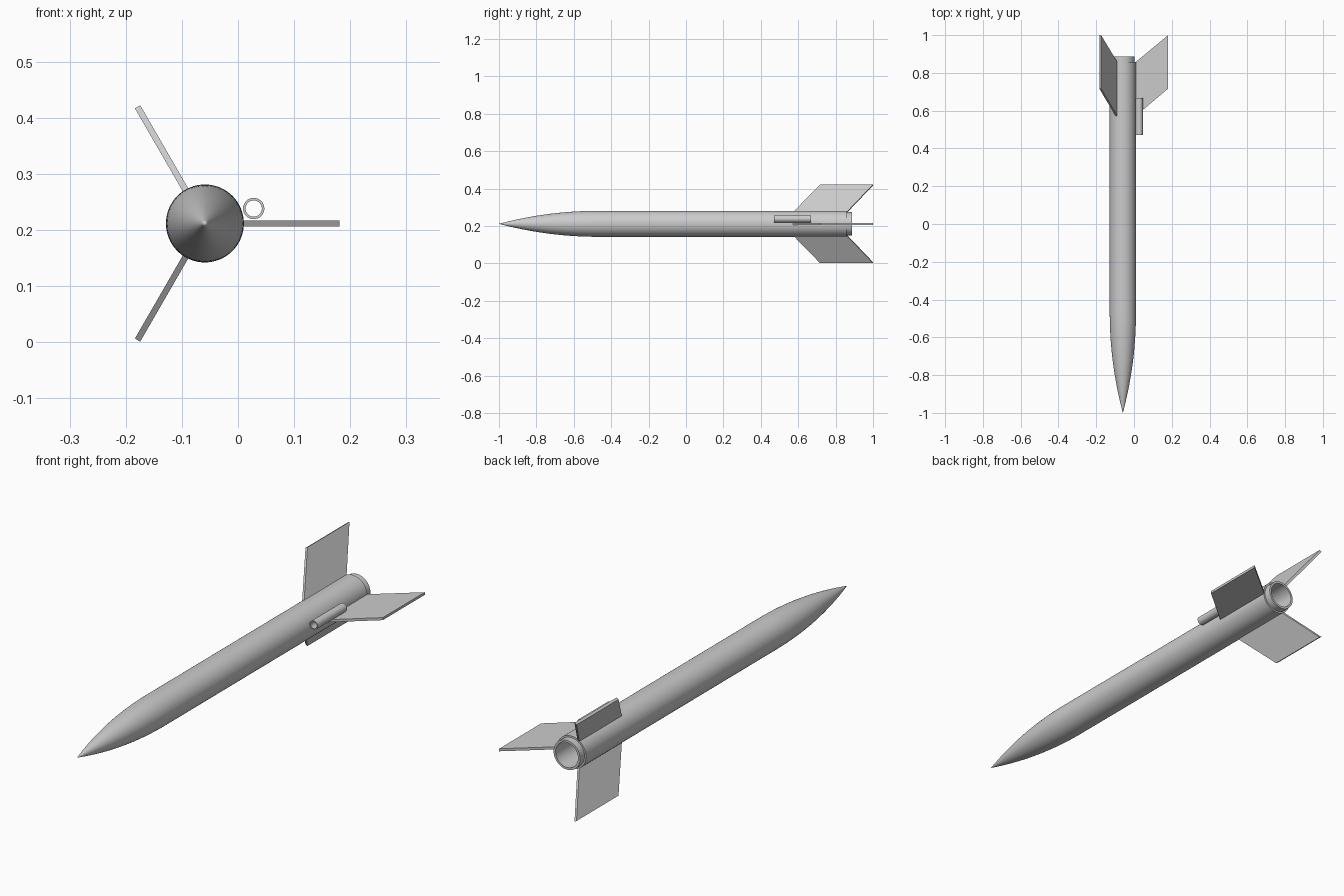
import bpy, bmesh, math
from mathutils import Matrix, Vector

if "Cube" in bpy.data.objects:
    bpy.data.objects.remove(bpy.data.objects["Cube"])

CX, CZ, R = -0.059, 0.2115, 0.0695   # rocket axis and body radius


def finish(bm, name, smooth=True):
    bmesh.ops.recalc_face_normals(bm, faces=bm.faces)
    me = bpy.data.meshes.new(name)
    bm.to_mesh(me)
    bm.free()
    ob = bpy.data.objects.new(name, me)
    bpy.context.collection.objects.link(ob)
    if smooth:
        bpy.ops.object.select_all(action='DESELECT')
        ob.select_set(True)
        bpy.context.view_layer.objects.active = ob
        bpy.ops.object.shade_smooth_by_angle(angle=math.radians(30))
    return ob


def lathe(name, profile, x, z, steps=64, closed=False):
    """Spin (radius, y) points about an axis parallel to y."""
    bm = bmesh.new()
    vs = [bm.verts.new((x + r, y, z)) for r, y in profile]
    pairs = list(zip(vs, vs[1:])) + ([(vs[-1], vs[0])] if closed else [])
    edges = [bm.edges.new(p) for p in pairs]
    bmesh.ops.spin(bm, geom=vs + edges, cent=(x, 0, z), axis=(0, 1, 0),
                   angle=math.tau, steps=steps, use_duplicate=False)
    bmesh.ops.remove_doubles(bm, verts=bm.verts, dist=1e-5)
    return finish(bm, name)


# Nose cone: tangent ogive
TIP, LEN, N = -1.0, 0.53, 24
rho = (R * R + LEN * LEN) / (2 * R)
nose = []
for i in range(N + 1):
    d = LEN * i / N
    nose.append((max(0, math.sqrt(rho**2 - (LEN - d)**2) + R - rho), TIP + d))
lathe("nose_cone", nose, CX, CZ)

# Body tube with open rear
lathe("body_tube", [(R, TIP + LEN), (R, 0.857), (0.06, 0.857)], CX, CZ)

# Motor tube: stepped-in ring, hollow and closed deep inside
lathe("motor_tube", [(0.0625, 0.84), (0.0625, 0.887), (0.053, 0.887),
                     (0.053, 0.3), (0, 0.3)], CX, CZ)

# Launch lug: small open tube beside the right fin
lathe("launch_lug", [(0.019, 0.47), (0.019, 0.667), (0.0145, 0.667),
                     (0.0145, 0.47)], 0.028, 0.238, 32, True)

# Three swept fins
outline = [(0.066, 0.57), (0.24, 0.717), (0.24, 1.0), (0.066, 0.856)]
T = 0.011
for k in range(3):
    bm = bmesh.new()
    face = bm.faces.new([bm.verts.new((r, y, -T / 2)) for r, y in outline])
    ext = bmesh.ops.extrude_face_region(bm, geom=[face])
    top = [v for v in ext["geom"] if isinstance(v, bmesh.types.BMVert)]
    bmesh.ops.translate(bm, verts=top, vec=Vector((0, 0, T)))
    bm.transform(Matrix.Translation((CX, 0, CZ)) @ Matrix.Rotation(math.tau * k / 3, 4, 'Y'))
    finish(bm, f"fin_{k + 1}", smooth=False)
